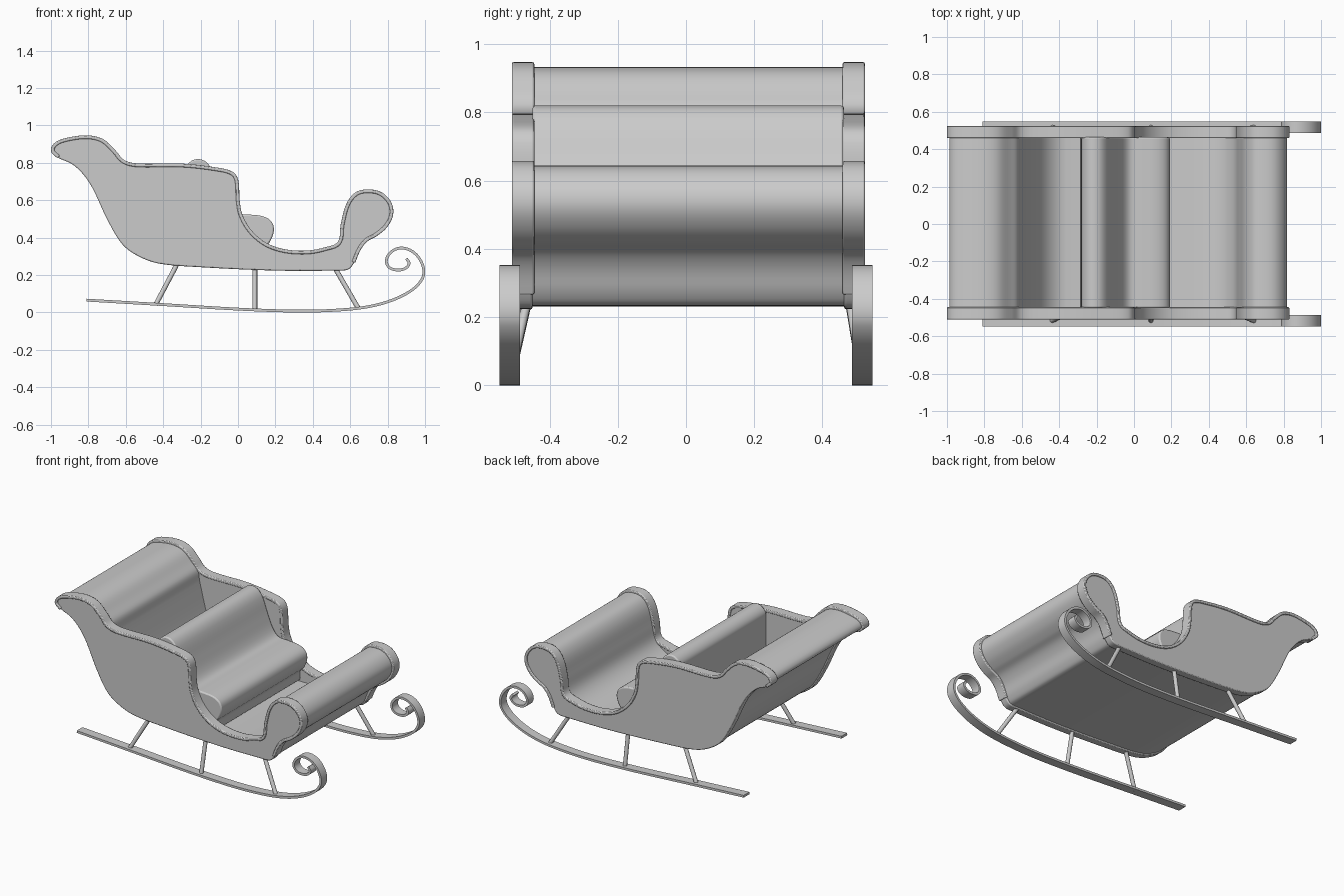
import bpy, bmesh, math
from mathutils import Vector

if "Cube" in bpy.data.objects:
    bpy.data.objects.remove(bpy.data.objects["Cube"])

CY = 0.007  # body sits very slightly behind the runner centre


def smooth(pts, closed=False, n=5):
    """Chord-scaled Hermite spline through (x, z) points."""
    P = [Vector(p) for p in pts]
    N = len(P)

    def tangent(i):
        a = P[(i - 1) % N] if closed else P[max(i - 1, 0)]
        b = P[(i + 1) % N] if closed else P[min(i + 1, N - 1)]
        return (b - a).normalized()
    out = []
    for i in range(N if closed else N - 1):
        j = (i + 1) % N
        a, b = P[i], P[j]
        length = (b - a).length
        m0, m1 = tangent(i) * length, tangent(j) * length
        for k in range(n):
            t = k / n
            out.append(a * (2*t**3 - 3*t*t + 1) + m0 * (t**3 - 2*t*t + t)
                       + b * (3*t*t - 2*t**3) + m1 * (t**3 - t*t))
    if not closed:
        out.append(P[-1])
    return out


def offset(pts, d, closed=False):
    """Move a clockwise outline outward by d."""
    N = len(pts)
    out = []
    for i, p in enumerate(pts):
        a = pts[(i - 1) % N] if closed else pts[max(i - 1, 0)]
        b = pts[(i + 1) % N] if closed else pts[min(i + 1, N - 1)]
        t = (b - a).normalized()
        out.append(p + Vector((-t.y, t.x)) * d)
    return out


def finish(name, bm, bevel=0):
    bmesh.ops.recalc_face_normals(bm, faces=bm.faces)
    me = bpy.data.meshes.new(name)
    bm.to_mesh(me)
    bm.free()
    ob = bpy.data.objects.new(name, me)
    bpy.context.collection.objects.link(ob)
    if bevel:
        m = ob.modifiers.new("bevel", 'BEVEL')
        m.width, m.segments, m.limit_method = bevel, 2, 'ANGLE'
        m.angle_limit = math.radians(50)
    bpy.ops.object.select_all(action='DESELECT')
    bpy.context.view_layer.objects.active = ob
    ob.select_set(True)
    bpy.ops.object.shade_smooth_by_angle(angle=math.radians(35))
    return ob


def prism(name, outline, y0, y1, bevel=0):
    """Solid from a closed outline between two y planes."""
    bm = bmesh.new()
    f = bm.faces.new([bm.verts.new((p.x, y0, p.y)) for p in outline])
    ext = bmesh.ops.extrude_face_region(bm, geom=[f])["geom"]
    bmesh.ops.translate(bm, vec=(0, y1 - y0, 0),
                        verts=[v for v in ext if isinstance(v, bmesh.types.BMVert)])
    return finish(name, bm, bevel)


def strip(name, path, d0, d1, y0, y1, bevel=0):
    """Rectangular band swept along an open path."""
    bm = bmesh.new()
    inner, outer = offset(path, d0), offset(path, d1)
    rings = [[bm.verts.new(c) for c in ((a.x, y0, a.y), (b.x, y0, b.y),
                                        (b.x, y1, b.y), (a.x, y1, a.y))]
             for a, b in zip(inner, outer)]
    for r, s in zip(rings, rings[1:]):
        for k in range(4):
            bm.faces.new((r[k], r[(k+1) % 4], s[(k+1) % 4], s[k]))
    bm.faces.new(rings[0])
    bm.faces.new(rings[-1])
    return finish(name, bm, bevel)


def rod(name, a, b, r):
    a, b = Vector(a), Vector(b)
    bm = bmesh.new()
    bmesh.ops.create_cone(bm, cap_ends=True, segments=12, radius1=r, radius2=r,
                          depth=(b - a).length)
    bm.transform((b - a).to_track_quat('Z', 'Y').to_matrix().to_4x4())
    bmesh.ops.translate(bm, vec=(a + b) / 2, verts=bm.verts)
    return finish(name, bm)


# Side silhouette in pieces, clockwise from the rear scroll
back_curl = [(-0.965, .825), (-1.0, .865), (-.975, .91), (-.9, .936), (-.8, .946),
             (-.72, .925), (-.655, .865), (-.61, .815)]
cockpit = [(-.54, .796), (-.3, .795), (-.12, .775), (-.03, .752), (0, .71), (.008, .6),
           (.022, .525), (.07, .44), (.15, .372), (.25, .337), (.37, .33), (.47, .349),
           (.535, .378)]
well = [(-.595, .74), (-.53, .5), (-.46, .36), (-.36, .3), (.3, .285), (.44, .31), (.52, .37)]
dash_curl = [(.55, .47), (.58, .58), (.63, .642), (.7, .657), (.77, .64), (.82, .585),
             (.828, .52), (.795, .455), (.74, .408), (.69, .38), (.655, .335), (.625, .265)]
underside = [(.59, .226), (.52, .22), (.2, .22), (-.2, .238), (-.42, .257), (-.53, .295),
             (-.62, .36), (-.7, .49), (-.78, .66), (-.83, .735), (-.89, .79)]

# Body shell: rolled back, floor and rolled dash
shell = offset(smooth(back_curl + well + dash_curl + underside, True), -.013, True)
prism("body_shell", shell, CY - .47, CY + .47)

# Side panels with raised rims
panel = offset(smooth(back_curl + cockpit + dash_curl + underside, True), -.004, True)
rim = smooth(back_curl + cockpit + dash_curl)
for s, side in ((-1, "near"), (1, "far")):
    prism(side + "_side_panel", panel, CY + s * .457, CY + s * .509, .006)
    strip(side + "_rim", rim, -.018, .001, CY + s * .452, CY + s * .518, .005)

# Bench cushion and backrest
bench = smooth([(-.28, .3), (-.28, .55), (-.28, .765), (-.26, .802), (-.22, .82), (-.175, .808),
                (-.14, .765), (-.1, .66), (-.06, .57), (-.02, .53), (.05, .524), (.13, .515),
                (.178, .487), (.192, .44), (.172, .38), (.14, .34), (.13, .28), (-.2, .27)], True)
prism("bench", bench, CY - .457, CY + .457, .008)

# Runners with scrolled tips, and their struts
runner = smooth([(-.81, .066), (-.4, .042), (0, .018), (.3, .0075), (.5, .011), (.68, .028),
                 (.82, .064), (.93, .12), (.985, .18), (.992, .235), (.965, .295), (.92, .333),
                 (.865, .344), (.815, .32), (.793, .275), (.81, .24), (.85, .227), (.893, .235),
                 (.915, .262), (.9, .288)], n=6)
struts = [(-.33, .25, -.44, .042), (.09, .23, .09, .014), (.52, .235, .642, .024)]
for s, side in ((-1, "near"), (1, "far")):
    strip(side + "_runner", runner, -.0075, .0075, s * .487, s * .547)
    for i, (x0, z0, x1, z1) in enumerate(struts):
        rod(f"{side}_strut_{i + 1}", (x0, s * .475 + CY, z0), (x1, s * .517, z1), .013)
